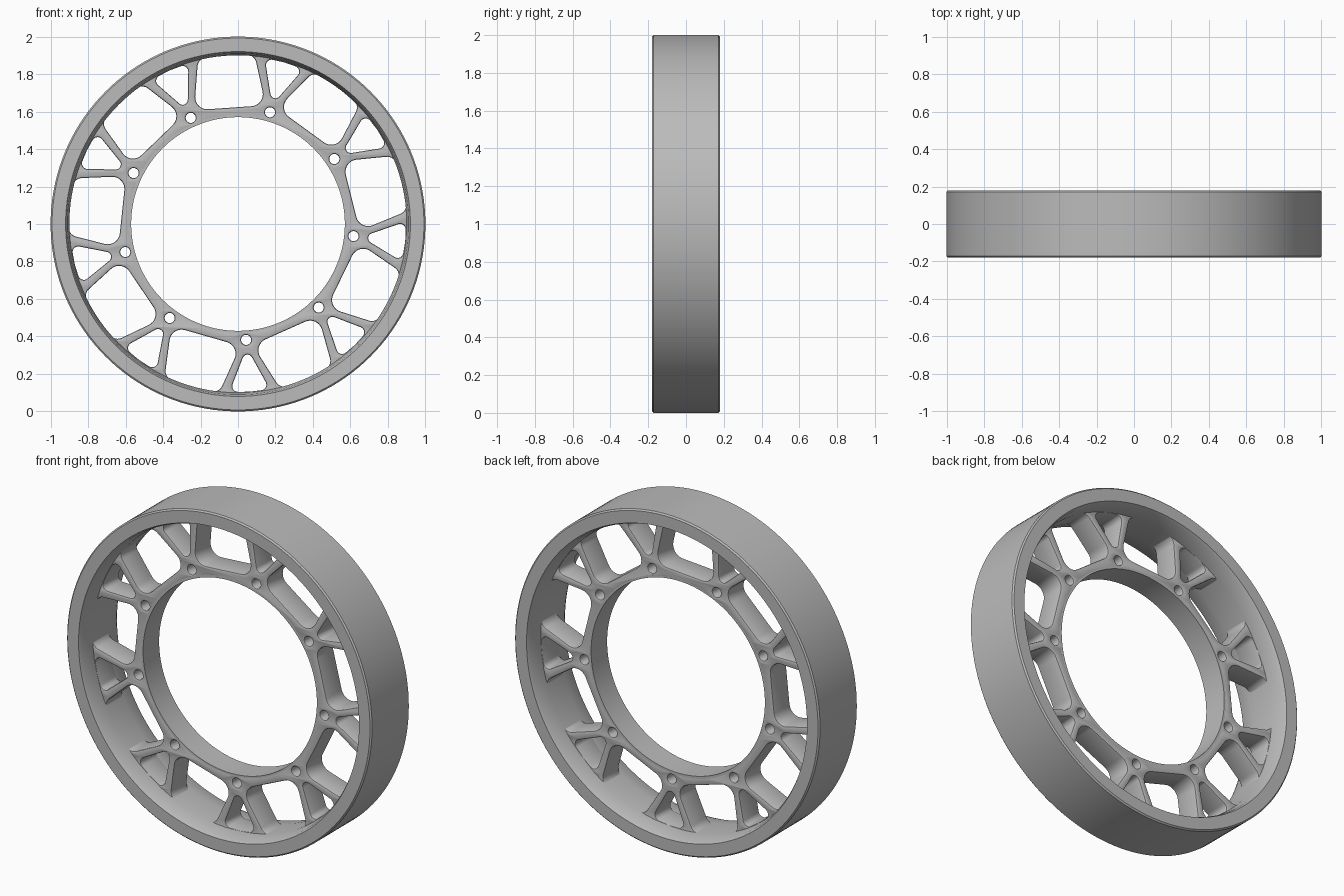
import bpy, bmesh, math
from mathutils import Vector, Matrix

cube = bpy.data.objects.get("Cube")
if cube:
    bpy.data.objects.remove(cube, do_unlink=True)

SPOKES = 9
FIRST = math.radians(-6)
STEP = math.tau / SPOKES
HALF = 0.075
EDGE = 0.009

metal = bpy.data.materials.new("grey_metal")
metal.use_nodes = True
metal.diffuse_color = (0.5, 0.5, 0.5, 1)
metal.node_tree.nodes["Principled BSDF"].inputs["Base Color"].default_value = (0.5, 0.5, 0.5, 1)


def finish(obj):
    obj.data.materials.clear()
    obj.data.materials.append(metal)
    bpy.ops.object.select_all(action='DESELECT')
    obj.select_set(True)
    bpy.context.view_layer.objects.active = obj
    bpy.ops.object.shade_smooth_by_angle(angle=math.radians(25))


def lathe(name, profile, segments=144):
    """Ring made by turning a closed (radius, y) profile about the axle."""
    bm = bmesh.new()
    loops = []
    for i in range(segments):
        a = math.tau * i / segments
        loops.append([bm.verts.new((r * math.cos(a), y, 1 + r * math.sin(a))) for r, y in profile])
    n = len(profile)
    for i in range(segments):
        p, q = loops[i], loops[(i + 1) % segments]
        for j in range(n):
            k = (j + 1) % n
            bm.faces.new((p[j], p[k], q[k], q[j]))
    bmesh.ops.recalc_face_normals(bm, faces=bm.faces)
    mesh = bpy.data.meshes.new(name)
    bm.to_mesh(mesh)
    bm.free()
    obj = bpy.data.objects.new(name, mesh)
    bpy.context.collection.objects.link(obj)
    finish(obj)


def circle(radius, segments, center=(0, 0)):
    return [Vector((center[0] + radius * math.cos(math.tau * i / segments),
                    center[1] + radius * math.sin(math.tau * i / segments))) for i in range(segments)]


def rounded(corners, steps=8):
    """Polygon whose (x, y, fillet) corners are replaced by arcs."""
    out = []
    for i, (x, y, rad) in enumerate(corners):
        p = Vector((x, y))
        if rad == 0:
            out.append(p)
            continue
        a = (Vector(corners[i - 1][:2]) - p).normalized()
        b = (Vector(corners[(i + 1) % len(corners)][:2]) - p).normalized()
        half = a.angle(b) / 2
        c = p + (a + b).normalized() * rad / math.sin(half)
        start = p + a * rad / math.tan(half) - c
        end = p + b * rad / math.tan(half) - c
        sweep = start.angle_signed(end)
        for s in range(steps + 1):
            out.append(c + Matrix.Rotation(-sweep * s / steps, 2) @ start)
    return out


def window(inner, half_out, radius, fillet):
    """Opening pointing along +x: inner corners plus a fillet-cornered outer edge."""
    x = math.sqrt(radius ** 2 - half_out ** 2)
    return rounded(inner + [(x, half_out, fillet), (radius, 0, 0), (x, -half_out, fillet)])


def turned(points, angle):
    rot = Matrix.Rotation(angle, 2)
    return [rot @ p for p in points]


# Outer rim with eased edges and a gently tapered inner barrel
side = [(0.90, 0.08), (0.911, 0.16), (0.92, 0.18), (0.992, 0.18), (1.0, 0.172)]
lathe("outer_rim", side + [(r, -y) for r, y in reversed(side)])

# Hub sleeve keeps the bore edge crisp
lathe("hub_sleeve", [(0.57, -HALF), (0.585, -HALF), (0.585, HALF), (0.57, HALF)])

# Spoke disc: plate with bore, bolt holes, large openings and forked-spoke openings
large = window([(0.622, -0.191, 0.065), (0.622, 0.191, 0.065)], 0.151, 0.906, 0.05)
fork = window([(0.662, 0, 0.027)], 0.107, 0.897, 0.03)
outlines = [circle(0.94, 144), circle(0.572, 144)]
for i in range(SPOKES):
    a = FIRST + i * STEP
    outlines.append(turned(circle(0.027, 24, (0.62, 0)), a))
    outlines.append(turned(fork, a))
    outlines.append(turned(large, a + STEP / 2))

curve = bpy.data.curves.new("spoke_disc", 'CURVE')
curve.dimensions = '2D'
curve.fill_mode = 'BOTH'
curve.extrude = HALF - EDGE
curve.bevel_depth = EDGE
curve.bevel_resolution = 1
curve.offset = -EDGE
for pts in outlines:
    spline = curve.splines.new('POLY')
    spline.points.add(len(pts) - 1)
    for point, p in zip(spline.points, pts):
        point.co = (p.x, p.y, 0, 1)
    spline.use_cyclic_u = True
disc = bpy.data.objects.new("spoke_disc", curve)
bpy.context.collection.objects.link(disc)
disc.matrix_world = Matrix.Translation((0, 0, 1)) @ Matrix.Rotation(math.pi / 2, 4, 'X')
bpy.ops.object.select_all(action='DESELECT')
disc.select_set(True)
bpy.context.view_layer.objects.active = disc
bpy.ops.object.convert(target='MESH')
disc = bpy.context.view_layer.objects.active

# Weld the plate caps to its walls
bm = bmesh.new()
bm.from_mesh(disc.data)
bmesh.ops.remove_doubles(bm, verts=bm.verts, dist=0.0001)
bmesh.ops.recalc_face_normals(bm, faces=bm.faces)
bm.to_mesh(disc.data)
bm.free()
finish(disc)
